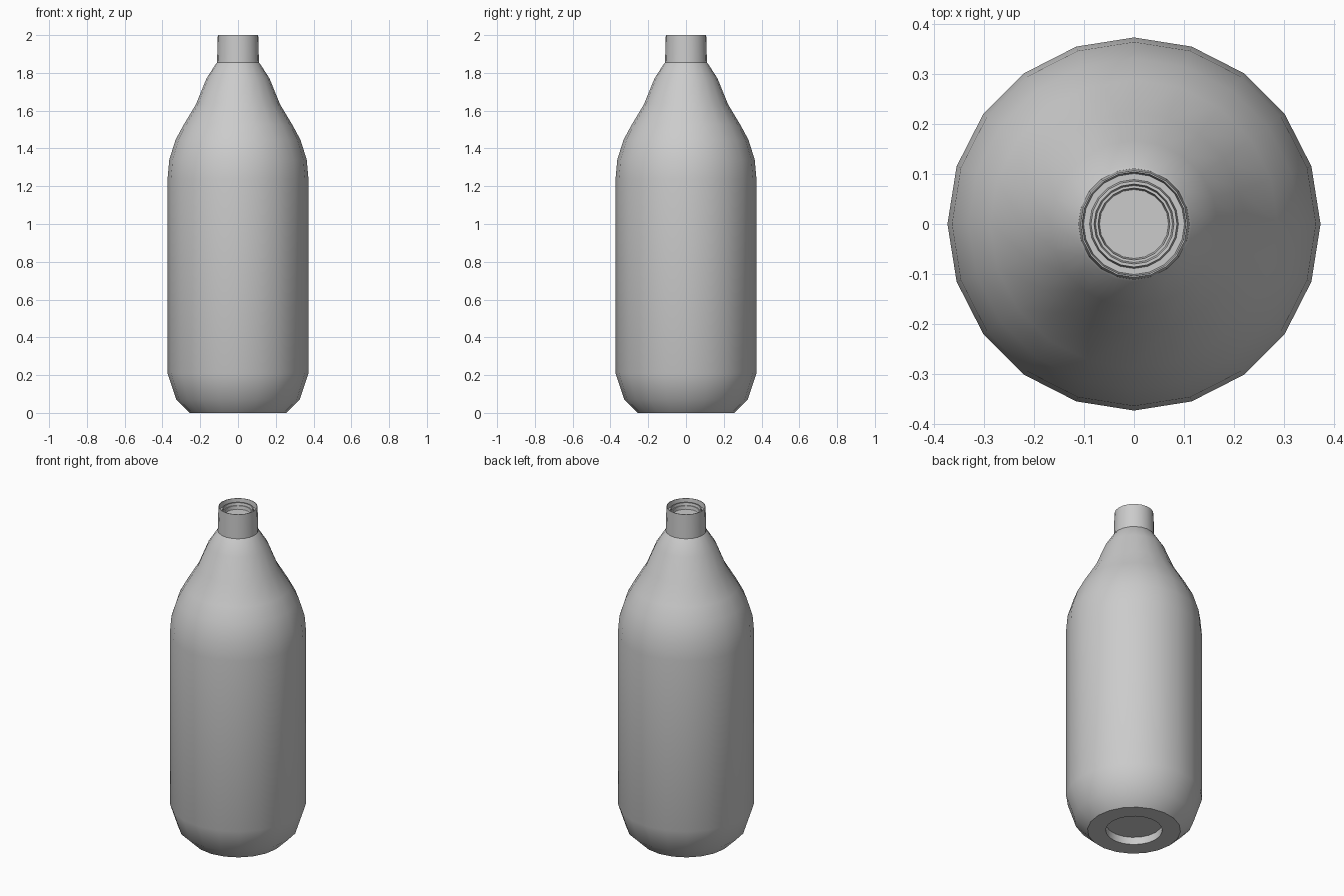
import bpy, bmesh
from math import cos, sin, tau, radians

if "Cube" in bpy.data.objects:
    bpy.data.objects.remove(bpy.data.objects["Cube"])

SIDES = 20


def lathe(name, profile, angle):
    """Revolve an (r, z) profile around z; r = 0 ends become poles."""
    bm = bmesh.new()
    rings = []
    for r, z in profile:
        if r == 0:
            rings.append([bm.verts.new((0, 0, z))] * SIDES)
        else:
            rings.append([bm.verts.new((r * cos(tau * i / SIDES), r * sin(tau * i / SIDES), z))
                          for i in range(SIDES)])
    for a, b in zip(rings, rings[1:]):
        for i in range(SIDES):
            j = (i + 1) % SIDES
            bm.faces.new(dict.fromkeys((a[i], a[j], b[j], b[i])))
    bmesh.ops.recalc_face_normals(bm, faces=bm.faces)
    mesh = bpy.data.meshes.new(name)
    bm.to_mesh(mesh)
    bm.free()
    obj = bpy.data.objects.new(name, mesh)
    bpy.context.collection.objects.link(obj)
    bpy.ops.object.select_all(action='DESELECT')
    obj.select_set(True)
    bpy.context.view_layer.objects.active = obj
    bpy.ops.object.shade_smooth_by_angle(angle=radians(angle))
    return obj


# Bottle: recessed base, rounded foot, straight wall, shoulder,
# neck and stepped valve opening
lathe("bottle", [
    (0, 0.045), (0.155, 0.045), (0.155, 0),
    (0.255, 0), (0.327, 0.07), (0.373, 0.21),
    (0.373, 1.24), (0.364, 1.34), (0.331, 1.445), (0.288, 1.525),
    (0.222, 1.635), (0.167, 1.77), (0.116, 1.85), (0.111, 1.855),
    (0.107, 2.0), (0.104, 2.0), (0.101, 1.97), (0.089, 1.97),
    (0.086, 1.985), (0.08, 1.985), (0.077, 1.97), (0.072, 1.97),
    (0.069, 1.95), (0, 1.95),
], 40)
